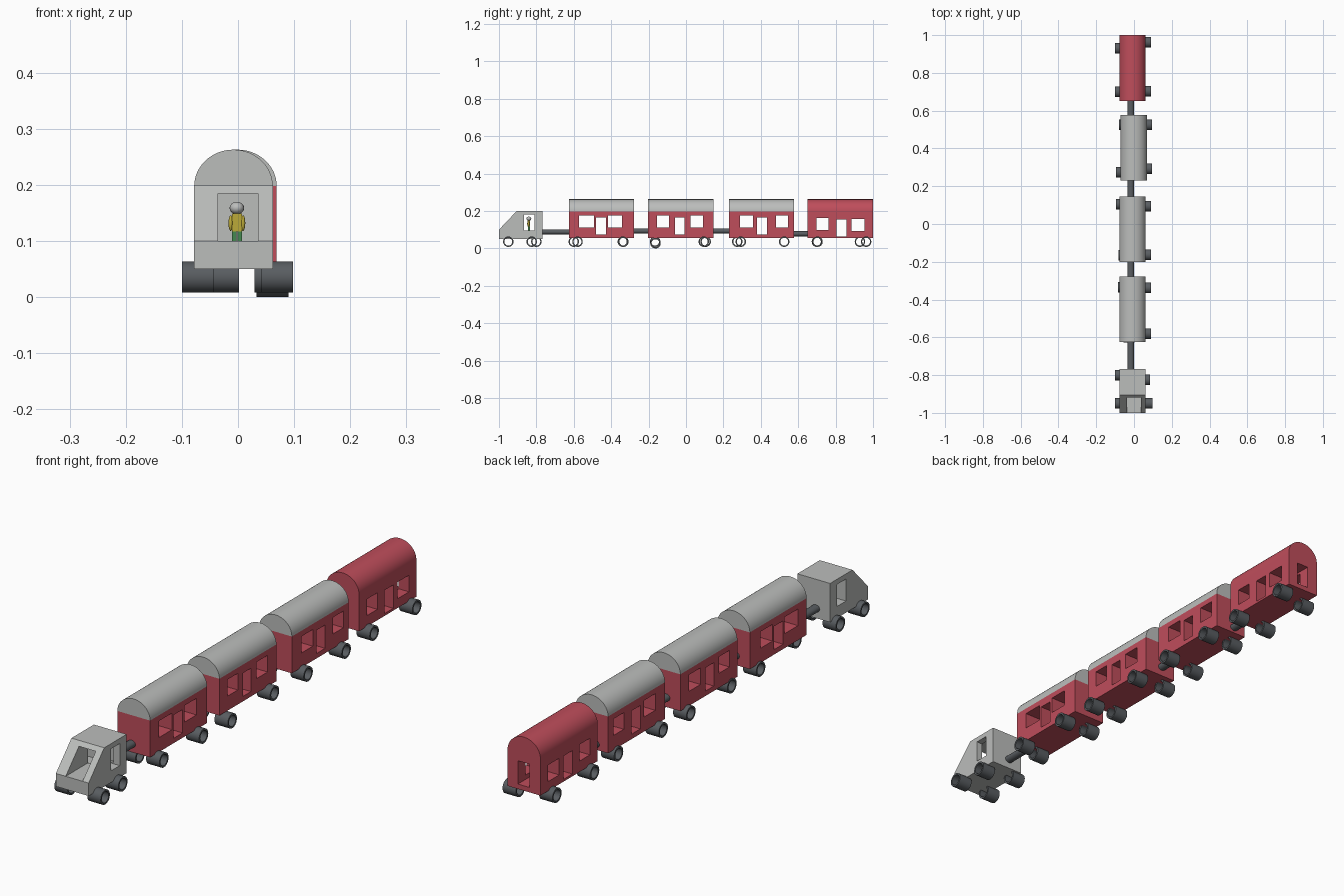
import bpy, bmesh, math
from mathutils import Matrix, Vector

cube = bpy.data.objects.get("Cube")
if cube:
    bpy.data.objects.remove(cube, do_unlink=True)


def material(name, color):
    m = bpy.data.materials.new(name)
    m.use_nodes = True
    m.diffuse_color = (*color, 1)
    m.node_tree.nodes["Principled BSDF"].inputs["Base Color"].default_value = (*color, 1)
    return m


GREY = material("light grey", (0.5, 0.51, 0.5))
RED = material("red", (0.52, 0.075, 0.105))
DARK = material("dark grey", (0.1, 0.11, 0.12))
YELLOW = material("yellow", (0.5, 0.4, 0.04))
GREEN = material("green", (0.06, 0.25, 0.08))


def finish(name, bm, mat, smooth=False):
    bmesh.ops.recalc_face_normals(bm, faces=bm.faces)
    me = bpy.data.meshes.new(name)
    bm.to_mesh(me)
    bm.free()
    if mat:
        me.materials.append(mat)
    ob = bpy.data.objects.new(name, me)
    bpy.context.collection.objects.link(ob)
    if smooth:
        bpy.ops.object.select_all(action="DESELECT")
        bpy.context.view_layer.objects.active = ob
        ob.select_set(True)
        bpy.ops.object.shade_smooth_by_angle(angle=math.radians(40))
    return ob


def box(name, x, y, z, mat=None):
    """Box from (min, max) pairs."""
    bm = bmesh.new()
    mid = Vector([(a + b) / 2 for a, b in (x, y, z)])
    size = [b - a for a, b in (x, y, z)]
    bmesh.ops.create_cube(bm, size=1, matrix=Matrix.Translation(mid) @ Matrix.Diagonal((*size, 1)))
    return finish(name, bm, mat)


def extrude(name, points, vector, mat, smooth=False):
    """Solid prism from a closed profile."""
    bm = bmesh.new()
    face = bm.faces.new([bm.verts.new(p) for p in points])
    new = bmesh.ops.extrude_face_region(bm, geom=[face])["geom"]
    bmesh.ops.translate(bm, verts=[v for v in new if isinstance(v, bmesh.types.BMVert)], vec=vector)
    return finish(name, bm, mat, smooth)


def cut(ob, x, y, z):
    """Cut a box-shaped opening, leaving clean geometry."""
    cutter = box("cutter", x, y, z)
    cutter.hide_render = True
    mod = ob.modifiers.new("opening", "BOOLEAN")
    mod.operation, mod.solver, mod.object = "DIFFERENCE", "EXACT", cutter
    dg = bpy.context.evaluated_depsgraph_get()
    me = bpy.data.meshes.new_from_object(ob.evaluated_get(dg))
    ob.modifiers.clear()
    ob.data = me
    bpy.data.objects.remove(cutter, do_unlink=True)


def wheel(name, x0, x1, y, z=0.036, outer=0.028, inner=0.021, n=28):
    """Open tube lying along x."""
    bm = bmesh.new()
    rings = []
    for x, r in ((x0, outer), (x1, outer), (x1, inner), (x0, inner)):
        rings.append([bm.verts.new((x, y + r * math.cos(i * math.tau / n), z + r * math.sin(i * math.tau / n)))
                      for i in range(n)])
    for k in range(4):
        a, b = rings[k], rings[(k + 1) % 4]
        for i in range(n):
            j = (i + 1) % n
            bm.faces.new((a[i], a[j], b[j], b[i]))
    return finish(name, bm, DARK, True)


def wheels(owner, left, right, length=0.057):
    """Each entry is (outer x, y, z)."""
    for i, (x, y, z) in enumerate(left):
        wheel(f"{owner}_wheel_right_{i + 1}", x, x + length, y, z)
    for i, (x, y, z) in enumerate(right):
        wheel(f"{owner}_wheel_left_{i + 1}", x - length, x, y, z)


# Engine cab with sloped nose, windscreen recess and side windows
profile = [(-1, 0.05), (-1, 0.1), (-0.905, 0.2), (-0.768, 0.2), (-0.768, 0.05)]
cab = extrude("engine_cab", [(-0.078, y, z) for y, z in profile], (0.14, 0, 0), GREY)
cut(cab, (-0.036, 0.036), (-1.05, -0.8), (0.1, 0.185))
cut(cab, (-0.2, 0.2), (-0.865, -0.81), (0.095, 0.18))
wheels("engine", [(-0.1, -0.95, 0.036), (-0.1, -0.8, 0.036)], [(0.098, -0.95, 0.036), (0.086, -0.825, 0.036)])

# Driver
dy = -0.84


def ball(name, center, size, mat):
    bm = bmesh.new()
    bmesh.ops.create_uvsphere(bm, u_segments=16, v_segments=10, radius=1,
                              matrix=Matrix.Translation(center) @ Matrix.Diagonal((*size, 1)))
    return finish(name, bm, mat, True)


ball("driver_head", (-0.002, dy, 0.159), (0.013, 0.013, 0.011), GREY)
box("driver_torso", (-0.011, 0.007), (dy - 0.007, dy + 0.007), (0.117, 0.149), YELLOW)
for side, s in (("left", 1), ("right", -1)):
    ball(f"driver_arm_{side}", (-0.002 + s * 0.011, dy - 0.003, 0.132), (0.004, 0.006, 0.014), YELLOW)
    cx = -0.002 + s * 0.005
    box(f"driver_leg_{side}", (cx - 0.004, cx + 0.004), (dy - 0.006, dy + 0.006), (0.094, 0.118), GREEN)


def carriage(name, cx, y0, y1, roof_mat, spans, low=0.056, drop=(0, 0, 0)):
    """Body with window, door, window cut right through, under a barrel roof."""
    w, top = 0.07, 0.198
    body = box(name + "_body", (cx - w, cx + w), (y0, y1), (low, top), RED)
    heights = ((0.112, 0.176), (0.075, 0.165), (0.112, 0.176))
    for (a, b), (lo, hi), d in zip(spans, heights, drop):
        cut(body, (-0.2, 0.2), (y0 + a, y0 + b), (lo - d, hi - d))
    arc = [math.pi * i / 32 for i in range(33)]
    extrude(name + "_roof", [(cx + w * math.cos(t), y0, top + 0.065 * math.sin(t)) for t in arc],
            (0, y1 - y0, 0), roof_mat, True)
    return body


# Three grey-roofed carriages and the red tail carriage
carriage("first_carriage", -0.008, -0.625, -0.278, GREY, ((0.053, 0.134), (0.144, 0.198), (0.209, 0.283)))
carriage("second_carriage", -0.008, -0.202, 0.146, GREY, ((0.048, 0.112), (0.144, 0.193), (0.225, 0.294)))
carriage("third_carriage", -0.001, 0.23, 0.577, GREY, ((0.059, 0.128), (0.15, 0.203), (0.251, 0.315)))
tail = carriage("tail_carriage", -0.008, 0.65, 1, RED, ((0.048, 0.112), (0.155, 0.209), (0.235, 0.305)),
                drop=(0.014, 0.01, 0.02))
cut(tail, (-0.032, 0.018), (0.92, 1.05), (0.075, 0.165))

# Carriage wheels
wheels("first", [(-0.055, -0.6, 0.036), (-0.085, -0.335, 0.036)], [(0.09, -0.58, 0.036), (0.09, -0.338, 0.036)])
wheels("second", [(-0.081, -0.165, 0.036), (-0.095, 0.105, 0.036)], [(0.09, -0.163, 0.028), (0.09, 0.095, 0.036)])
wheels("third", [(-0.095, 0.274, 0.036), (-0.08, 0.525, 0.036)], [(0.095, 0.293, 0.036), (0.095, 0.525, 0.036)])
wheels("tail", [(-0.1, 0.7, 0.036), (-0.1, 0.93, 0.036)], [(0.09, 0.703, 0.036), (0.09, 0.963, 0.036)])

# Coupling rods
for i, (y0, y1, z) in enumerate(((-0.77, -0.62, 0.088), (-0.285, -0.195, 0.093),
                                 (0.14, 0.235, 0.093), (0.57, 0.655, 0.078))):
    ring = [i2 * math.tau / 20 for i2 in range(20)]
    extrude(f"coupling_{i + 1}", [(-0.017 + 0.017 * math.cos(t), y0, z + 0.014 * math.sin(t)) for t in ring],
            (0, y1 - y0, 0), DARK, True)
